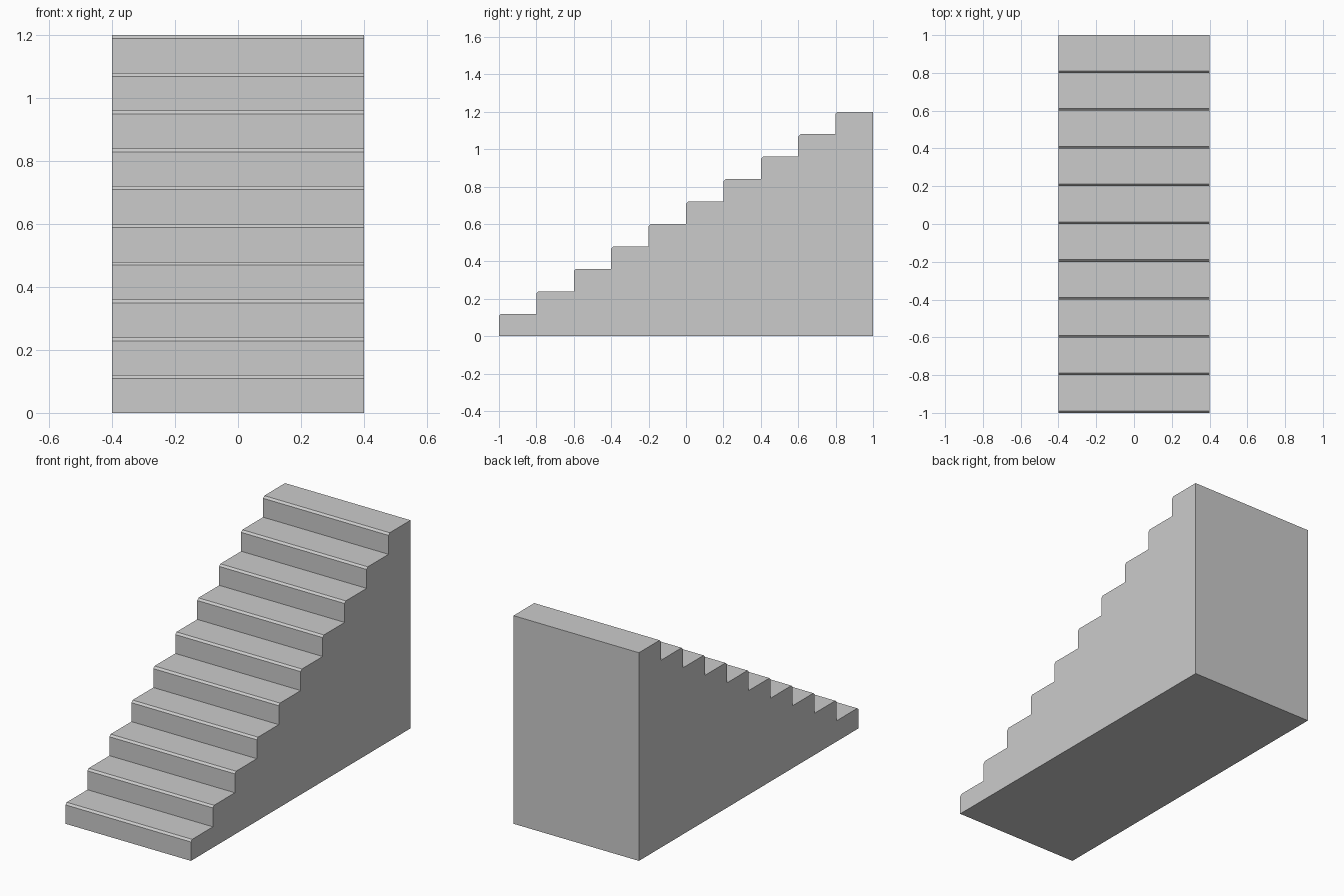
import bpy
import bmesh

cube = bpy.data.objects.get("Cube")
if cube:
    bpy.data.objects.remove(cube, do_unlink=True)

STEPS = 10
TREAD, RISE = 0.2, 0.12
HALF_WIDTH, HALF_LENGTH = 0.4, 1.0
CHAMFER = 0.011

# Plain grey surface
grey = bpy.data.materials.new("light_grey")
grey.use_nodes = True
colour = (0.6, 0.6, 0.6, 1)
grey.diffuse_color = colour
grey.node_tree.nodes["Principled BSDF"].inputs["Base Color"].default_value = colour

# Side profile: riser, chamfered nosing, tread for each step
profile = [(HALF_LENGTH, 0), (-HALF_LENGTH, 0)]
for i in range(STEPS):
    y, top = -HALF_LENGTH + i * TREAD, (i + 1) * RISE
    profile += [(y, top - CHAMFER), (y + CHAMFER, top), (y + TREAD, top)]

# Extrude the profile across the width
bm = bmesh.new()
side = bm.faces.new([bm.verts.new((-HALF_WIDTH, y, z)) for y, z in profile])
sweep = bmesh.ops.extrude_face_region(bm, geom=[side], use_keep_orig=True)
moved = [v for v in sweep["geom"] if isinstance(v, bmesh.types.BMVert)]
bmesh.ops.translate(bm, verts=moved, vec=(2 * HALF_WIDTH, 0, 0))
bmesh.ops.recalc_face_normals(bm, faces=bm.faces[:])

mesh = bpy.data.meshes.new("staircase")
bm.to_mesh(mesh)
bm.free()
mesh.materials.append(grey)
staircase = bpy.data.objects.new("staircase", mesh)
bpy.context.collection.objects.link(staircase)
